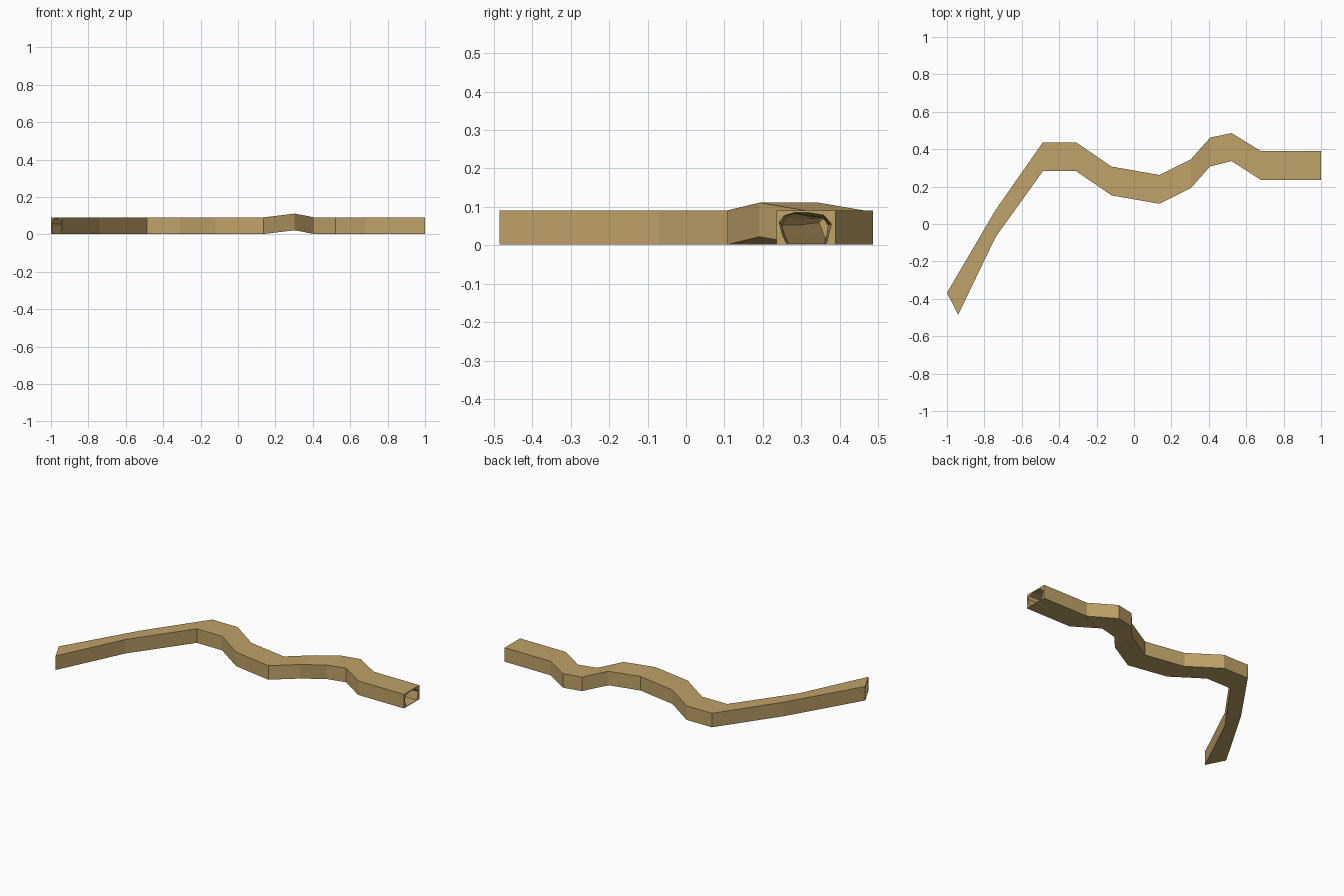
import bpy, bmesh, random
from mathutils import Vector

if "Cube" in bpy.data.objects:
    bpy.data.objects.remove(bpy.data.objects["Cube"])

random.seed(4)
HEIGHT = 0.089

# Path stations: left wall xy, right wall xy, floor height
stations = [
    ((-1.0, -0.368), (-0.94, -0.485), 0.002),
    ((-0.74, 0.075), (-0.74, -0.07), 0.002),
    ((-0.487, 0.437), (-0.487, 0.283), 0.002),
    ((-0.31, 0.437), (-0.31, 0.283), 0.002),
    ((-0.12, 0.307), (-0.12, 0.153), 0.002),
    ((0.137, 0.262), (0.137, 0.108), 0.002),
    ((0.303, 0.345), (0.303, 0.191), 0.022),
    ((0.407, 0.462), (0.407, 0.308), 0.002),
    ((0.522, 0.486), (0.522, 0.336), 0.002),
    ((0.68, 0.389), (0.68, 0.235), 0.002),
    ((1.0, 0.389), (1.0, 0.235), 0.002),
]

# Cave cross-section: side position (-1..1), height fraction (0..1)
cave = [(-0.66, 0.03), (0.0, 0.03), (0.7, 0.03), (0.76, 0.28), (0.86, 0.6),
        (0.6, 0.86), (0.1, 0.93), (-0.4, 0.93), (-0.74, 0.84), (-0.9, 0.65),
        (-0.8, 0.3)]
box = [(-1, 0), (1, 0), (1, 1), (-1, 1)]


def frame(i, t):
    """Wall points and floor height between station i and i + 1."""
    a, b = stations[i], stations[min(i + 1, len(stations) - 1)]
    left = Vector(a[0]).lerp(Vector(b[0]), t)
    right = Vector(a[1]).lerp(Vector(b[1]), t)
    return left, right, a[2] + (b[2] - a[2]) * t


def ring(bm, fr, profile, jitter=0.0):
    left, right, z = fr
    mid, half = (left + right) / 2, (left - right) / 2
    verts = []
    for s, h in profile:
        s2 = s * (1 - random.random() * jitter)
        h2 = h if h < 0.1 else h * (1 - random.random() * jitter)
        p = mid + half * s2
        verts.append(bm.verts.new((p.x, p.y, z + HEIGHT * h2)))
    return verts


def skin(bm, rings):
    for a, b in zip(rings, rings[1:]):
        n = len(a)
        for k in range(n):
            bm.faces.new((a[k], a[(k + 1) % n], b[(k + 1) % n], b[k]))


def loop_edges(bm, verts):
    n = len(verts)
    return [bm.edges.get((verts[k], verts[(k + 1) % n])) for k in range(n)]


bm = bmesh.new()
last = len(stations) - 1

# Square outer casing
outer = [ring(bm, frame(i, 0), box) for i in range(last + 1)]
skin(bm, outer)

# Rough rock passage inside, open at both ends
inner = []
for i in range(last):
    for t in (0, 0.5):
        inner.append(ring(bm, frame(i, t), cave, 0.0 if i + t == 0 else 0.14))
inner.append(ring(bm, frame(last, 0), cave))
skin(bm, inner)

# Flat end faces around the openings
for k in (0, -1):
    bmesh.ops.triangle_fill(bm, use_beauty=True,
                            edges=loop_edges(bm, outer[k]) + loop_edges(bm, inner[k]))

bmesh.ops.recalc_face_normals(bm, faces=bm.faces)
mesh = bpy.data.meshes.new("tunnel")
bm.to_mesh(mesh)
bm.free()

tunnel = bpy.data.objects.new("tunnel", mesh)
bpy.context.collection.objects.link(tunnel)
sand = bpy.data.materials.new("sandstone")
sand.diffuse_color = (0.52, 0.36, 0.14, 1)
sand.use_nodes = True
sand.node_tree.nodes["Principled BSDF"].inputs["Base Color"].default_value = sand.diffuse_color
mesh.materials.append(sand)
